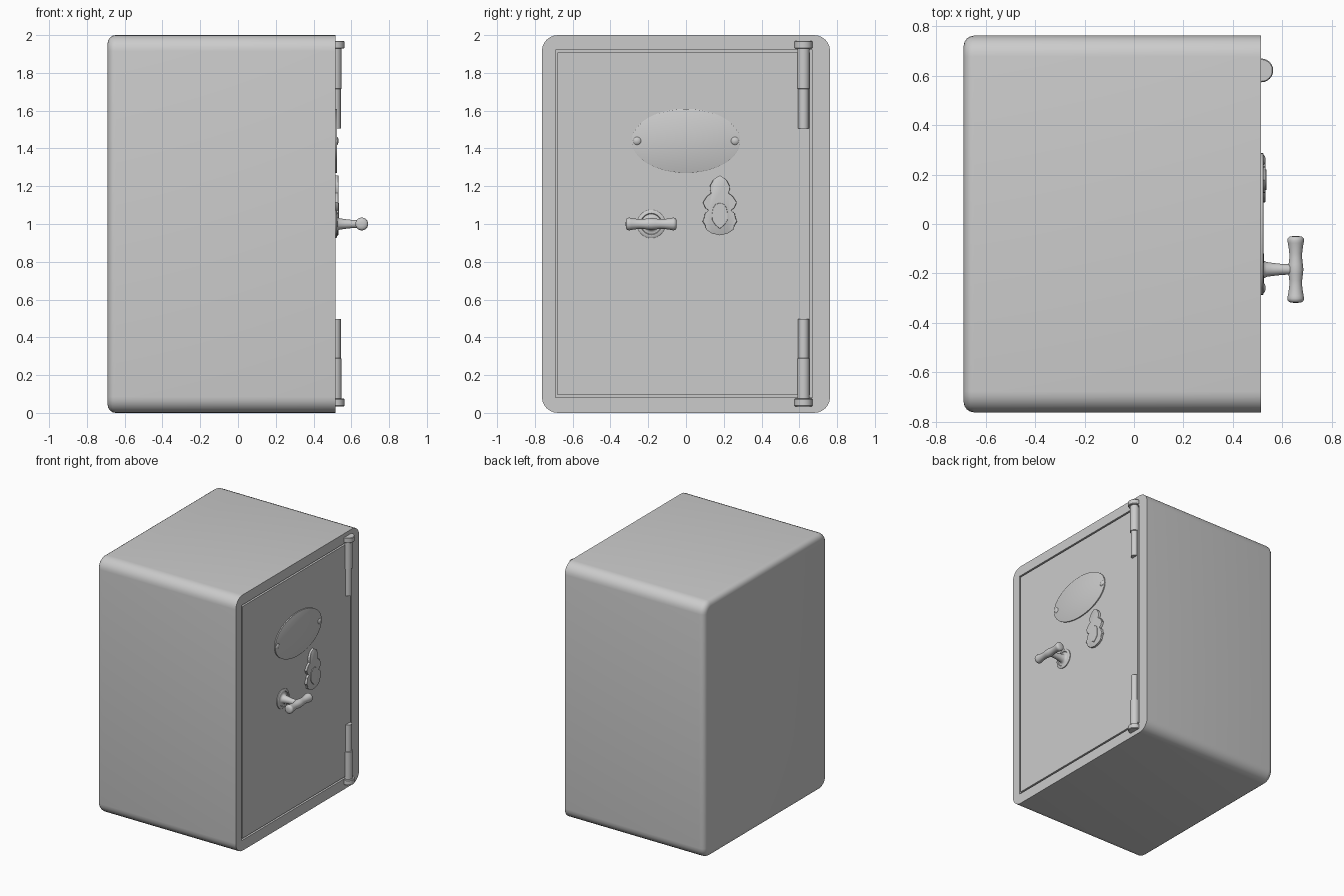
import bpy, bmesh
from math import sin, cos, pi
from mathutils import Vector

if "Cube" in bpy.data.objects:
    bpy.data.objects.remove(bpy.data.objects["Cube"])

FX = 0.515            # x of the safe's front face


def finish(name, bm, angle=35):
    bmesh.ops.remove_doubles(bm, verts=bm.verts, dist=1e-5)
    bmesh.ops.recalc_face_normals(bm, faces=bm.faces)
    me = bpy.data.meshes.new(name)
    bm.to_mesh(me)
    bm.free()
    ob = bpy.data.objects.new(name, me)
    bpy.context.collection.objects.link(ob)
    smooth(ob, angle)
    return ob


def smooth(ob, angle=35):
    bpy.ops.object.select_all(action='DESELECT')
    ob.select_set(True)
    bpy.context.view_layer.objects.active = ob
    bpy.ops.object.shade_smooth_by_angle(angle=angle * pi / 180)


def loft(name, rings, angle=35):
    """Skin a list of equal-length point rings and cap both ends."""
    bm = bmesh.new()
    loops = [[bm.verts.new(p) for p in ring] for ring in rings]
    n = len(loops[0])
    for a, b in zip(loops, loops[1:]):
        for i in range(n):
            j = (i + 1) % n
            bm.faces.new((a[i], a[j], b[j], b[i]))
    bm.faces.new(loops[0])
    bm.faces.new(loops[-1])
    return finish(name, bm, angle)


def box(name, lo, hi):
    ring = lambda x: [(x, lo[1], lo[2]), (x, hi[1], lo[2]), (x, hi[1], hi[2]), (x, lo[1], hi[2])]
    return loft(name, [ring(lo[0]), ring(hi[0])])


def lathe(name, profile, origin, axis, segs=24, angle=35):
    """Turned part: profile of (radius, distance along axis)."""
    o = Vector(origin)
    d = 'xyz'.index(axis)
    rings = []
    for r, t in profile:
        ring = []
        for i in range(segs):
            a = 2 * pi * i / segs
            p = Vector((0, 0, 0))
            p[d], p[(d + 1) % 3], p[(d + 2) % 3] = t, r * cos(a), r * sin(a)
            ring.append(o + p)
        rings.append(ring)
    return loft(name, rings, angle)


def plate(name, outline, x0, x1, bevel=0.003):
    """Flat plate from a (y, z) outline with a small bevelled front edge."""
    cy = sum(p[0] for p in outline) / len(outline)
    cz = sum(p[1] for p in outline) / len(outline)
    k = 1 - bevel / 0.09
    small = [(cy + (y - cy) * k, cz + (z - cz) * k) for y, z in outline]
    return loft(name, [[(x0, *p) for p in outline], [(x1 - bevel, *p) for p in outline],
                       [(x1, *p) for p in small]])


# Cabinet: rounded rectangle lofted from the rounded back to the sharp front
def round_rect(x, inset, R=0.085, hy=0.763, segs=6):
    pts = []
    for c, (sy, sz) in enumerate(((1, 1), (-1, 1), (-1, -1), (1, -1))):
        for i in range(segs + 1):
            a = (c + i / segs) * pi / 2
            pts.append((x, sy * (hy - R) + (R - inset) * cos(a),
                        1 + sz * (1 - R) + (R - inset) * sin(a)))
    return pts


BR = 0.042
back = [round_rect(-0.69 + BR * (1 - sin(k * pi / 8)), BR * (1 - cos(k * pi / 8))) for k in range(4, -1, -1)]
cabinet = loft("cabinet", back + [round_rect(FX, 0)])

# Door recess, leaving a thin gap around the door
cutter = box("recess_cutter", (FX - 0.04, -0.692, 0.082), (FX + 0.1, 0.669, 1.922))
cutter.hide_render = True
mod = cabinet.modifiers.new("recess", 'BOOLEAN')
mod.operation, mod.solver, mod.object = 'DIFFERENCE', 'EXACT', cutter
bpy.context.view_layer.objects.active = cabinet
bpy.ops.object.modifier_apply(modifier=mod.name)
bpy.data.objects.remove(cutter)
smooth(cabinet)
box("door", (FX - 0.06, -0.679, 0.095), (FX, 0.656, 1.909))

# Hinges: capped stepped barrels, mirrored top and bottom
barrel = [(0.044, 0.035), (0.048, 0.039), (0.048, 0.071), (0.044, 0.075), (0.033, 0.075),
          (0.033, 0.287), (0.028, 0.290), (0.028, 0.498)]
for name, flip in (("lower_hinge", False), ("upper_hinge", True)):
    prof = [(r, 2.004 - z if flip else z) for r, z in barrel]
    lathe(name, prof, (FX + 0.001, 0.622, 0), 'z')

# Oval plaque with two domed rivets
oval = [(0.287 * cos(2 * pi * i / 48), 1.44 + 0.17 * sin(2 * pi * i / 48)) for i in range(48)]
plate("oval_plaque", oval, FX - 0.005, FX + 0.009, 0.001)
for side in (-1, 1):
    lathe("plaque_rivet", [(0.021, 0), (0.021, 0.012), (0.017, 0.016), (0.009, 0.019), (0.002, 0.02)],
          (FX - 0.002, 0.259 * side, 1.44), 'x', 16)

# Scalloped keyhole plate: half outline mirrored about its centre line
KY = 0.179
half = [(0.022, 1.244), (0.037, 1.231), (0.051, 1.205), (0.053, 1.185), (0.047, 1.163), (0.068, 1.148),
        (0.080, 1.130), (0.090, 1.114), (0.077, 1.085), (0.060, 1.072), (0.079, 1.056), (0.083, 1.035),
        (0.091, 1.013), (0.077, 0.990), (0.072, 0.970), (0.042, 0.950)]
outline = [(KY, 1.257)] + [(KY + y, z) for y, z in half] + [(KY, 0.94)] + \
          [(KY - y, z) for y, z in reversed(half)]
plate("keyhole_plate", outline, FX - 0.005, FX + 0.017, 0.002)

# Drop-shaped keyhole cover
drop = [(0.022, 1.105), (0.036, 1.085), (0.042, 1.05), (0.040, 1.02), (0.024, 0.995)]
cover = [(KY, 1.112)] + [(KY + y, z) for y, z in drop] + [(KY, 0.975)] + \
        [(KY - y, z) for y, z in reversed(drop)]
plate("keyhole_cover", cover, FX, FX + 0.021, 0.002)

# Handle: rosette and flared stem, then the turned cross bar
HY = -0.184
lathe("handle_stem", [(0.075, -0.005), (0.075, 0.006), (0.070, 0.010), (0.057, 0.011), (0.053, 0.006),
                      (0.042, 0.007), (0.035, 0.012), (0.030, 0.022), (0.026, 0.05), (0.022, 0.085),
                      (0.021, 0.115), (0.021, 0.14)], (FX, HY, 1.0), 'x', 32)
bar = [(0.031, 0), (0.029, 0.02), (0.026, 0.045), (0.026, 0.065), (0.029, 0.09), (0.032, 0.107),
       (0.034, 0.117), (0.032, 0.127), (0.024, 0.133), (0.010, 0.135)]
lathe("handle_bar", [(r, -t) for r, t in reversed(bar[1:])] + bar, (0.655, HY, 1.0), 'y', 24, 60)
